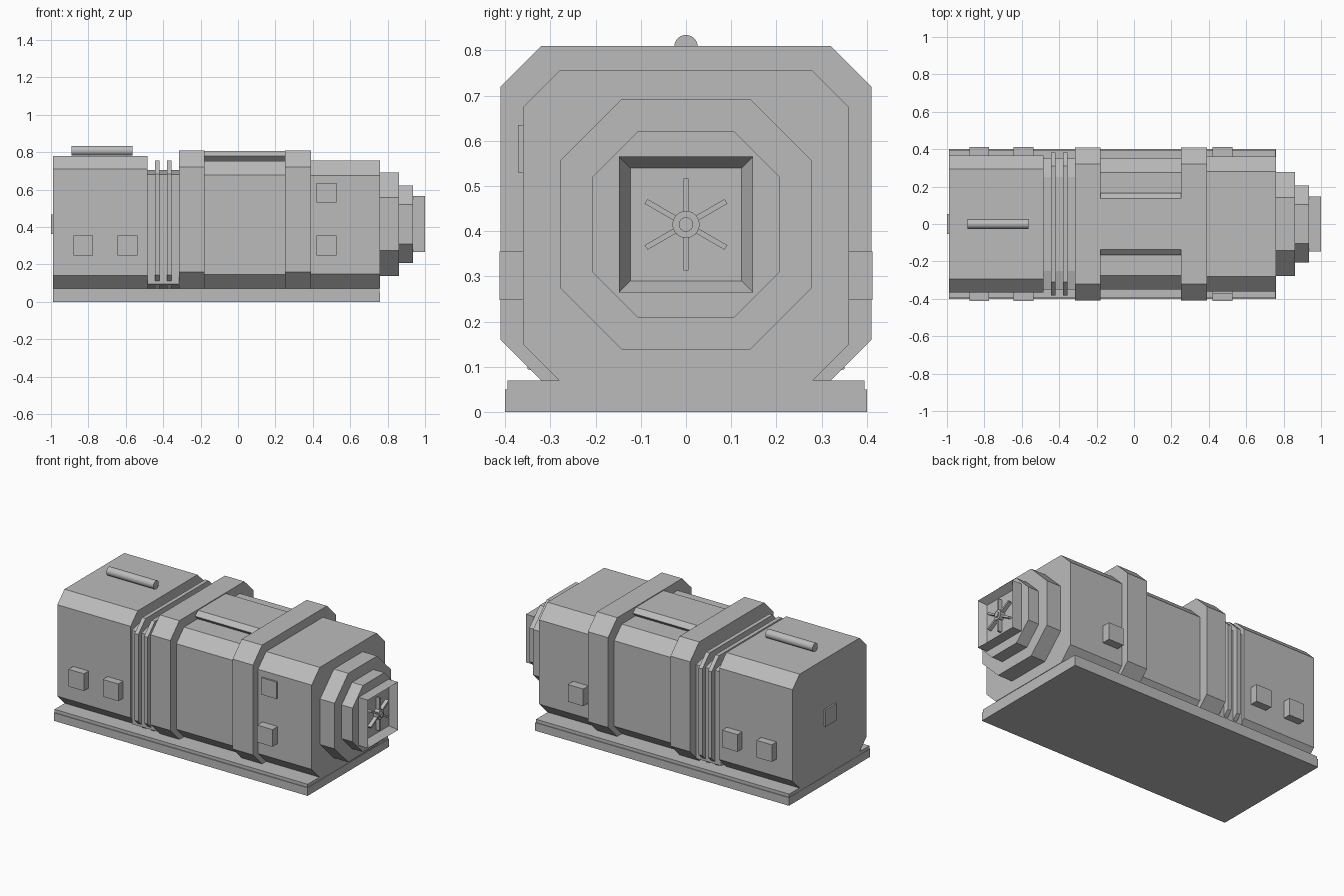
import bpy, bmesh, math
from mathutils import Matrix

cube = bpy.data.objects.get("Cube")
if cube:
    bpy.data.objects.remove(cube, do_unlink=True)

grey = bpy.data.materials.new("machine grey")
grey.use_nodes = True
grey.diffuse_color = (0.5, 0.5, 0.5, 1)
grey.node_tree.nodes["Principled BSDF"].inputs["Base Color"].default_value = (0.5, 0.5, 0.5, 1)

AXIS_Z = 0.415


def finish(bm, name):
    bmesh.ops.recalc_face_normals(bm, faces=bm.faces)
    mesh = bpy.data.meshes.new(name)
    bm.to_mesh(mesh)
    bm.free()
    mesh.materials.append(grey)
    obj = bpy.data.objects.new(name, mesh)
    bpy.context.scene.collection.objects.link(obj)
    return obj


def prism(name, x0, x1, outline):
    """Extrude a (y, z) outline along x."""
    bm = bmesh.new()
    face = bm.faces.new([bm.verts.new((x0, y, z)) for y, z in outline])
    ext = bmesh.ops.extrude_face_region(bm, geom=[face])
    moved = [v for v in ext["geom"] if isinstance(v, bmesh.types.BMVert)]
    bmesh.ops.translate(bm, verts=moved, vec=(x1 - x0, 0, 0))
    return finish(bm, name)


def octagon(half, z0, z1, cut, cut_z=None):
    cut_z = cut_z or cut
    right = [(half - cut, z0), (half, z0 + cut_z), (half, z1 - cut_z), (half - cut, z1)]
    return right + [(-y, z) for y, z in reversed(right)]


def box(name, x, y, z):
    return prism(name, x[0], x[1], [(y[0], z[0]), (y[1], z[0]), (y[1], z[1]), (y[0], z[1])])


def rod(name, x0, x1, y, z, radius, sides=24):
    ring = [(y + radius * math.cos(i * math.tau / sides),
             z + radius * math.sin(i * math.tau / sides)) for i in range(sides)]
    obj = prism(name, x0, x1, ring)
    for poly in obj.data.polygons:
        poly.use_smooth = len(poly.vertices) == 4
    return obj


# Base plates
box("base_plate", (-0.99, 0.76), (-0.4, 0.4), (0, 0.05))
box("base_upper_plate", (-0.988, 0.757), (-0.395, 0.395), (0.05, 0.07))

# Main housing sections
prism("rear_housing", -0.99, -0.485, octagon(0.365, 0.07, 0.78, 0.07))
prism("bellows_core", -0.485, -0.315, octagon(0.35, 0.07, 0.705, 0.1, 0.025))
for i, x in enumerate((-0.445, -0.38)):
    prism(f"bellows_ring_{i + 1}", x, x + 0.025, octagon(0.382, 0.07, 0.755, 0.072))
for name, x0, x1 in (("rear_collar", -0.315, -0.18), ("front_collar", 0.25, 0.39)):
    prism(name, x0, x1, octagon(0.41, 0.07, 0.81, 0.09))
prism("middle_housing", -0.18, 0.25, octagon(0.35, 0.07, 0.753, 0.075))
prism("middle_top_slab", -0.18, 0.25, octagon(0.165, 0.75, 0.805, 0.028, 0.0265))
prism("front_housing", 0.39, 0.76, octagon(0.36, 0.07, 0.755, 0.08))

# Stepped nose
prism("nose_large", 0.76, 0.86, octagon(0.277, AXIS_Z - 0.277, AXIS_Z + 0.277, 0.135))
prism("nose_small", 0.86, 0.935, octagon(0.207, AXIS_Z - 0.207, AXIS_Z + 0.207, 0.102))

# Square outlet with a recessed front
outlet = box("outlet_frame", (0.935, 1.0), (-0.148, 0.148), (AXIS_Z - 0.15, AXIS_Z + 0.15))
bm = bmesh.new()
bm.from_mesh(outlet.data)
front = [f for f in bm.faces if f.calc_center_median().x > 0.99]
bmesh.ops.inset_region(bm, faces=front, thickness=0.035)
bmesh.ops.translate(bm, verts=front[0].verts[:], vec=(-0.045, 0, 0))
bm.to_mesh(outlet.data)
bm.free()

# Fan inside the outlet
rod("fan_hub", 0.95, 0.985, 0, AXIS_Z, 0.03)
rod("fan_cap", 0.98, 0.993, 0, AXIS_Z, 0.016)
for i in range(6):
    blade = box(f"fan_blade_{i + 1}", (0.957, 0.98), (-0.006, 0.006), (0.025, 0.102))
    blade.data.transform(Matrix.Translation((0, 0, AXIS_Z)) @ Matrix.Rotation(i * math.tau / 6, 4, 'X'))

# Side blocks, mirrored front to back
for i, x in enumerate((-0.88, -0.643, 0.42)):
    for side, name in ((-1, "front"), (1, "back")):
        box(f"{name}_side_block_{i + 1}", (x, x + 0.106),
            sorted((side * 0.34, side * 0.412)), (0.248, 0.355))

# Small panels and top handle
box("front_panel", (0.42, 0.526), (-0.371, -0.35), (0.53, 0.635))
box("end_panel", (-1.0, -0.98), (-0.053, 0.053), (0.362, 0.468))
rod("top_handle", -0.89, -0.565, 0, 0.808, 0.026)
